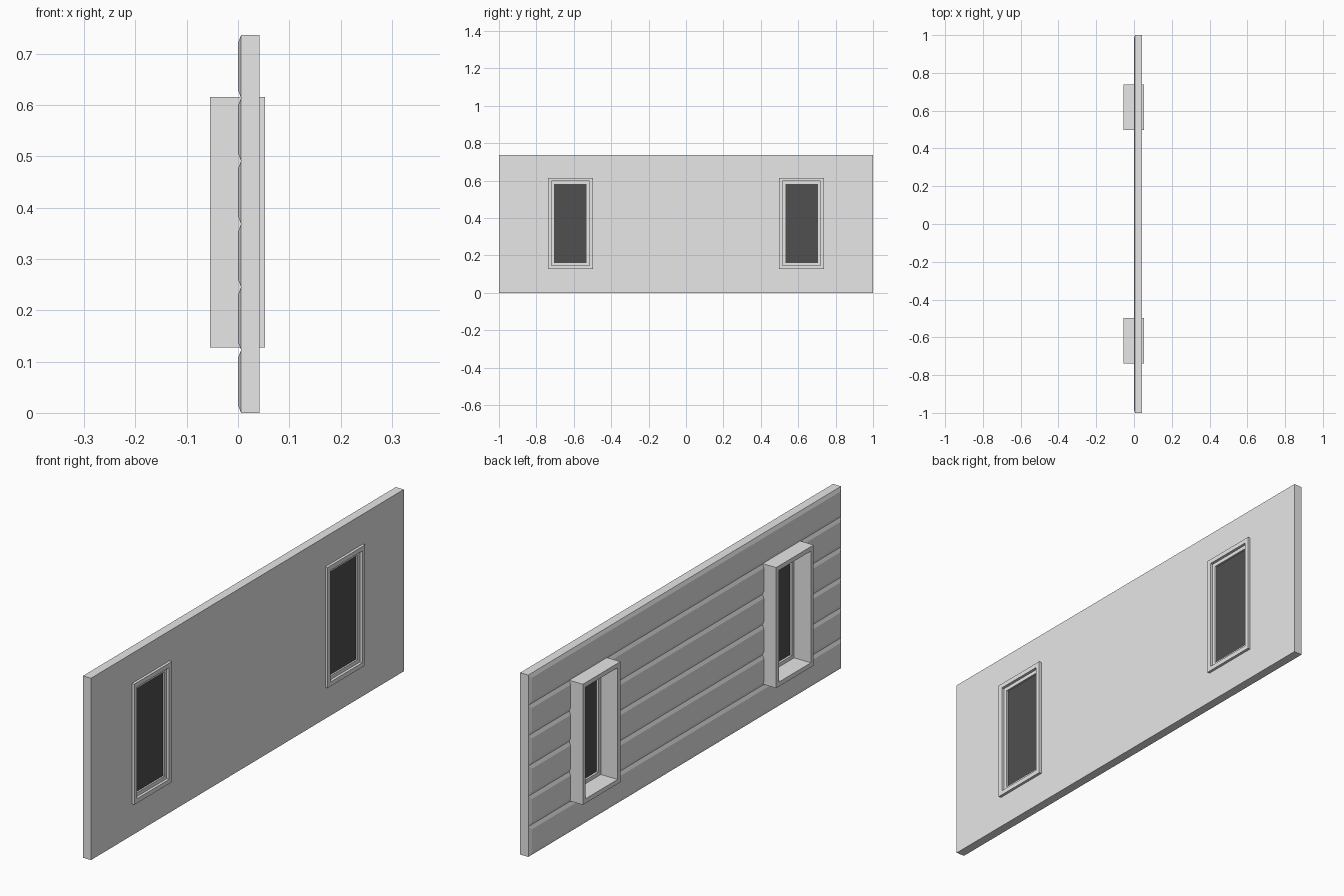
import bpy
import bmesh

cube = bpy.data.objects.get("Cube")
if cube:
    bpy.data.objects.remove(cube, do_unlink=True)


def material(name, value):
    mat = bpy.data.materials.new(name)
    mat.use_nodes = True
    colour = (value, value, value, 1)
    mat.diffuse_color = colour
    mat.node_tree.nodes["Principled BSDF"].inputs["Base Color"].default_value = colour
    return mat


GREY = material("light grey", 0.8)
DARK = material("dark glass", 0.08)

HEIGHT = 0.736
WINDOW_Y, WINDOW_Z = 0.618, 0.371
WINDOW_W, WINDOW_H = 0.24, 0.488
RIM = 0.018


def finish(name, bm, mat):
    bmesh.ops.recalc_face_normals(bm, faces=bm.faces)
    mesh = bpy.data.meshes.new(name)
    bm.to_mesh(mesh)
    bm.free()
    mesh.materials.append(mat)
    obj = bpy.data.objects.new(name, mesh)
    bpy.context.collection.objects.link(obj)
    return obj


def rect(bm, x, y, z, w, h):
    """Four corners of an upright rectangle facing along x."""
    return [bm.verts.new((x, y + sy * w / 2, z + sz * h / 2))
            for sy, sz in ((-1, -1), (1, -1), (1, 1), (-1, 1))]


def bridge(bm, a, b):
    for i in range(4):
        j = (i + 1) % 4
        bm.faces.new((a[i], a[j], b[j], b[i]))


def slab(name, x0, x1, y, z, w, h, mat, taper=0):
    """Box whose x0 face is inset by taper on every side."""
    bm = bmesh.new()
    a = rect(bm, x0, y, z, w - 2 * taper, h - 2 * taper)
    b = rect(bm, x1, y, z, w, h)
    bridge(bm, a, b)
    bm.faces.new(a)
    bm.faces.new(b)
    return finish(name, bm, mat)


def ring(name, x0, x1, y, z, w, h, t, mat):
    """Rectangular frame with bar thickness t."""
    bm = bmesh.new()
    loops = [rect(bm, x, y, z, w - 2 * i, h - 2 * i)
             for x, i in ((x0, 0), (x1, 0), (x1, t), (x0, t))]
    for i in range(4):
        bridge(bm, loops[i], loops[(i + 1) % 4])
    return finish(name, bm, mat)


def cut(obj, cutter):
    mod = obj.modifiers.new("opening", "BOOLEAN")
    mod.operation = "DIFFERENCE"
    mod.solver = "EXACT"
    mod.object = cutter
    bpy.context.view_layer.objects.active = obj
    bpy.ops.object.modifier_apply(modifier=mod.name)


# Wall panel and horizontal bevelled siding boards
wall = slab("wall_panel", 0.006, 0.042, 0, HEIGHT / 2, 2, HEIGHT, GREY)
pitch = HEIGHT / 6
boards = [slab(f"siding_board_{i + 1}", 0, 0.006, 0, (i + 0.5) * pitch,
               2, pitch, GREY, taper=0.015) for i in range(6)]

# Window openings, then frame, sash and glass for each window
for side, label in ((-1, "front"), (1, "back")):
    y = side * WINDOW_Y
    cutter = slab("opening_cutter", -0.1, 0.1, y, WINDOW_Z,
                  WINDOW_W - RIM, WINDOW_H - RIM, GREY)
    cutter.hide_render = True
    for obj in [wall] + boards:
        cut(obj, cutter)
    bpy.data.objects.remove(cutter, do_unlink=True)

    ring(f"{label}_window_frame", -0.055, 0.053, y, WINDOW_Z,
         WINDOW_W, WINDOW_H, RIM, GREY)
    w, h = WINDOW_W - 2 * RIM, WINDOW_H - 2 * RIM
    ring(f"{label}_window_sash", 0.02, 0.042, y, WINDOW_Z, w, h, 0.015, GREY)
    slab(f"{label}_window_glass", 0.029, 0.035, y, WINDOW_Z,
         w - 0.028, h - 0.028, DARK)
